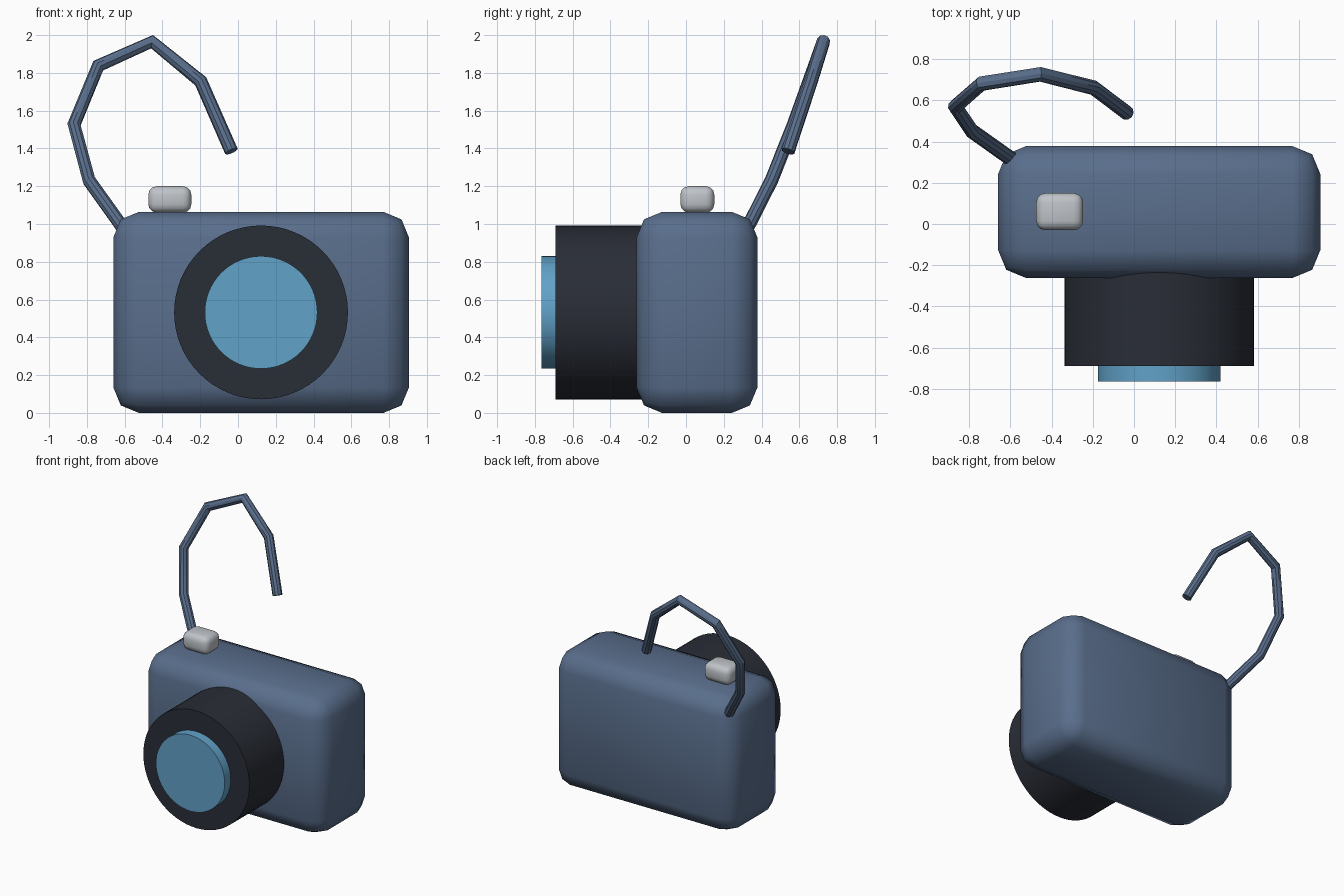
import bpy
from math import pi

if "Cube" in bpy.data.objects:
    bpy.data.objects.remove(bpy.data.objects["Cube"])


def material(name, rgb):
    m = bpy.data.materials.new(name)
    m.diffuse_color = (*rgb, 1)
    m.use_nodes = True
    m.node_tree.nodes["Principled BSDF"].inputs["Base Color"].default_value = m.diffuse_color
    return m


BLUE = material("blue", (0.10, 0.155, 0.26))
BLACK = material("black", (0.022, 0.026, 0.037))
GLASS = material("glass", (0.12, 0.36, 0.58))
SILVER = material("silver", (0.52, 0.55, 0.58))


def finish(name, mat):
    ob = bpy.context.object
    ob.name = name
    ob.data.materials.append(mat)
    return ob


def rounded_box(name, lo, hi, bevel, segments, mat):
    bpy.ops.mesh.primitive_cube_add(size=1, location=[(a + b) / 2 for a, b in zip(lo, hi)])
    ob = finish(name, mat)
    ob.scale = [b - a for a, b in zip(lo, hi)]
    bpy.ops.object.transform_apply(location=False, rotation=False, scale=True)
    mod = ob.modifiers.new("round", "BEVEL")
    mod.width, mod.segments = bevel, segments
    bpy.ops.object.shade_smooth()


def barrel(name, radius, front, back, mat):
    bpy.ops.mesh.primitive_cylinder_add(
        vertices=64, radius=radius, depth=back - front,
        location=(0.122, (front + back) / 2, 0.532), rotation=(pi / 2, 0, 0))
    finish(name, mat)
    bpy.ops.object.shade_smooth_by_angle()


# Body and shutter button
rounded_box("body", (-0.66, -0.262, 0), (0.905, 0.378, 1.064), 0.135, 2, BLUE)
rounded_box("shutter_button", (-0.475, -0.03, 1.06), (-0.247, 0.15, 1.2), 0.045, 3, SILVER)

# Lens barrel and glass
barrel("lens_barrel", 0.46, -0.69, -0.12, BLACK)
barrel("lens_glass", 0.298, -0.765, -0.6, GLASS)

# Strap: a faceted path swept with a round section
path = [(-0.595, 0.315, 0.96), (-0.788, 0.452, 1.23), (-0.868, 0.57, 1.527), (-0.74, 0.682, 1.838),
        (-0.455, 0.727, 1.965), (-0.197, 0.662, 1.755), (-0.035, 0.54, 1.385)]
curve = bpy.data.curves.new("strap", "CURVE")
curve.dimensions = "3D"
curve.bevel_depth = 0.036
curve.bevel_resolution = 3
curve.use_fill_caps = True
spline = curve.splines.new("POLY")
spline.points.add(len(path) - 1)
for point, co in zip(spline.points, path):
    point.co = (*co, 1)
strap = bpy.data.objects.new("strap", curve)
bpy.context.collection.objects.link(strap)
bpy.ops.object.select_all(action="DESELECT")
bpy.context.view_layer.objects.active = strap
strap.select_set(True)
bpy.ops.object.convert(target="MESH")
finish("strap", BLUE)
bpy.ops.object.shade_smooth_by_angle()
